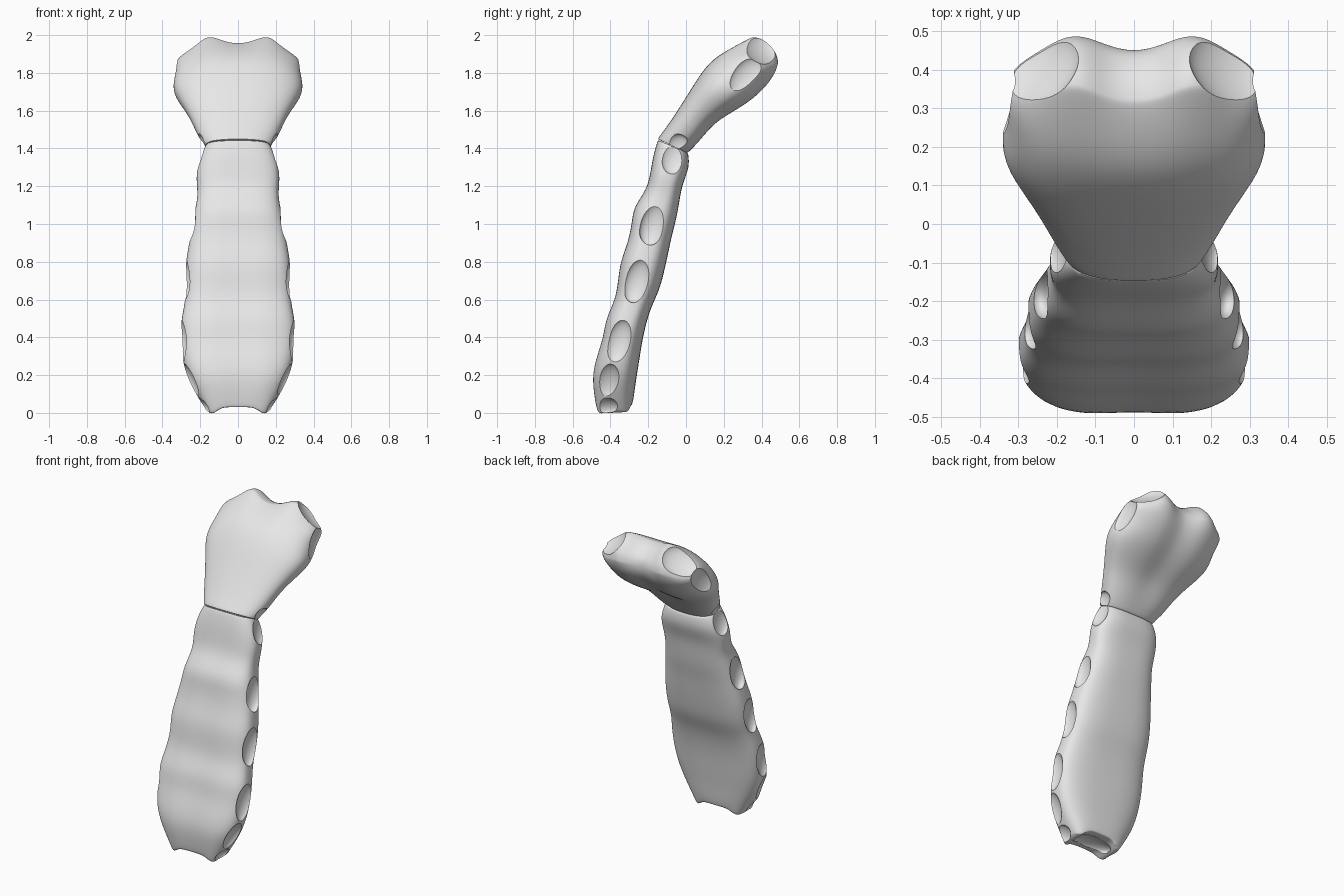
import bpy, bmesh, math
from mathutils import Vector, Matrix

cube = bpy.data.objects.get("Cube")
if cube:
    bpy.data.objects.remove(cube, do_unlink=True)

bone = bpy.data.materials.new("pale_bone")
bone.use_nodes = True
bone.diffuse_color = (0.8, 0.8, 0.8, 1)
bone.node_tree.nodes["Principled BSDF"].inputs["Base Color"].default_value = (0.8, 0.8, 0.8, 1)

SIDES = 40
CAP = ((.98, .93), (.95, .5))  # width and thickness of the closing rings


def superellipse(angle, power):
    c, s = math.cos(angle), math.sin(angle)
    return (math.copysign(abs(c) ** (2 / power), c),
            math.copysign(abs(s) ** (2 / power), s))


def ring(section, power, warp, t, wide=1.0, thick=1.0):
    """Points around one section: front y, z, back y, z and half width."""
    fy, fz, by, bz, half = section
    front, back = Vector((0, fy, fz)), Vector((0, by, bz))
    middle, reach = (front + back) / 2, (back - front) / 2
    points = []
    for i in range(SIDES):
        c, s = superellipse(math.tau * i / SIDES, power)
        p = middle + reach * s * thick
        p.x = half * c * wide
        points.append(p + warp(t, p.x, s * thick))
    return points


def loft(name, sections, power, warp):
    """Closed smooth solid through the sections; t runs past 0 and 1 on the caps."""
    last = len(sections) - 1
    rows = [ring(sections[0], power, warp, k - 1, w, k) for w, k in reversed(CAP)]
    rows += [ring(s, power, warp, i / last) for i, s in enumerate(sections)]
    rows += [ring(sections[-1], power, warp, 2 - k, w, k) for w, k in CAP]
    bm = bmesh.new()
    loops = [[bm.verts.new(p) for p in row] for row in rows]
    for a, b in zip(loops, loops[1:]):
        for i in range(SIDES):
            j = (i + 1) % SIDES
            bm.faces.new((a[i], a[j], b[j], b[i]))
    for end in (loops[0], loops[-1]):
        for i in range(SIDES // 2):
            strip = (end[i], end[i + 1], end[-i - 1], end[-i])
            bm.faces.new(list(dict.fromkeys(strip)))
    bmesh.ops.recalc_face_normals(bm, faces=bm.faces)
    mesh = bpy.data.meshes.new(name)
    bm.to_mesh(mesh)
    bm.free()
    mesh.materials.append(bone)
    obj = bpy.data.objects.new(name, mesh)
    bpy.context.collection.objects.link(obj)
    bpy.context.view_layer.objects.active = obj
    sub = obj.modifiers.new("smooth", 'SUBSURF')
    sub.levels = 2
    bpy.ops.object.modifier_apply(modifier=sub.name)
    return obj


def scoop(parts, centre, normal, along, size):
    """Cut an ellipsoidal hollow; size is depth, length, breadth."""
    n = Vector(normal).normalized()
    a = Vector(along)
    a = (a - n * a.dot(n)).normalized()
    turn = Matrix((n, a, n.cross(a))).transposed().to_4x4()
    place = Matrix.Translation(centre) @ turn @ Matrix.Diagonal((*size, 1))
    bm = bmesh.new()
    bmesh.ops.create_uvsphere(bm, u_segments=32, v_segments=20, radius=1, matrix=place)
    mesh = bpy.data.meshes.new("hollow_cutter")
    bm.to_mesh(mesh)
    bm.free()
    mesh.materials.append(bone)
    cutter = bpy.data.objects.new("hollow_cutter", mesh)
    cutter.hide_render = True
    bpy.context.collection.objects.link(cutter)
    for part in parts:
        bpy.context.view_layer.objects.active = part
        mod = part.modifiers.new("hollow", 'BOOLEAN')
        mod.operation, mod.solver, mod.object = 'DIFFERENCE', 'EXACT', cutter
        bpy.ops.object.modifier_apply(modifier=mod.name)
    bpy.data.objects.remove(cutter, do_unlink=True)


# Long lower blade, wavy in profile; its lower end dips at both corners
def blade_warp(t, x, s):
    t = min(max(t, 0), 1)
    dip = -0.035 * math.exp(-((abs(x) - 0.14) / 0.04) ** 2) * max(0, 1 - t * 15)
    hollow = 0.012 * math.exp(-(x / 0.1) ** 2) * max(0, -s) * (1 - t)
    return Vector((0, hollow, dip))


blade = loft("breastbone_blade", [
    (-.485, .03, -.285, .04, .17), (-.495, .1, -.275, .09, .22),
    (-.503, .2, -.265, .17, .268), (-.478, .3, -.25, .26, .295),
    (-.442, .4, -.235, .36, .304), (-.43, .5, -.215, .46, .304),
    (-.378, .6, -.185, .56, .281), (-.364, .7, -.14, .65, .28),
    (-.352, .8, -.115, .75, .28), (-.312, .9, -.095, .84, .264),
    (-.29, 1, -.075, .94, .247), (-.282, 1.09, -.05, 1.03, .232),
    (-.21, 1.18, -.035, 1.12, .21), (-.19, 1.27, -.02, 1.21, .224),
    (-.175, 1.36, .02, 1.3, .21), (-.15, 1.445, .012, 1.375, .172),
], 2.9, blade_warp)


# Flared upper plate leaning back, with two peaks beside a central notch
def plate_warp(t, x, s):
    dome = 0.06 * max(0, t - 1)
    t, x, back = min(max(t, 0), 1), abs(x), max(s, 0)
    lift = 0.06 * math.exp(-((x - 0.15) / 0.07) ** 2) - 0.35 * max(0, x - 0.2)
    lift *= (1 - 0.4 * back) * t ** 5
    groove = -0.03 * math.exp(-(x / 0.09) ** 2) * t * back
    return Vector((0, .66, .75)) * (lift + dome) + Vector((0, groove, -groove))


plate = loft("upper_plate", [
    (-.152, 1.45, .01, 1.375, .18), (-.105, 1.51, .08, 1.44, .217),
    (-.045, 1.6, .155, 1.53, .255), (.018, 1.7, .25, 1.585, .308),
    (.07, 1.785, .35, 1.645, .352), (.14, 1.875, .43, 1.715, .33),
    (.24, 1.93, .473, 1.78, .337), (.31, 1.955, .475, 1.82, .322),
], 2.4, plate_warp)

# Paired rib and collar sockets
LEAN = (0, .27, 1)
for side in (1, -1):
    scoop([blade], (side * .19, -.42, .035), (side, 0, -.9), (0, 1, 0), (.03, .06, .055))
    scoop([blade], (side * .265, -.42, .165), (side, -.1, -.4), LEAN, (.042, .11, .065))
    for x, y, z in ((.308, -.355, .38), (.286, -.26, .7), (.249, -.175, 1.0)):
        scoop([blade], (side * x, y, z), (side, -.2, 0), LEAN, (.045, .12, .068))
    scoop([blade, plate], (side * .212, -.055, 1.37), (side, 0, .1), LEAN, (.043, .11, .075))
    scoop([plate], (side * .345, .32, 1.78), (side, .1, .1), (0, .7, 1), (.04, .12, .08))
    scoop([plate], (side * .25, .40, 1.925), (side * .55, .5, .75), (side, -.8, -.6), (.045, .125, .105))

# Hollow lower end
scoop([blade], (0, -.38, .015), (0, 0, 1), (1, 0, 0), (.035, .13, .07))

# Smooth surfaces with crisp socket rims
for part in (blade, plate):
    bpy.ops.object.select_all(action='DESELECT')
    part.select_set(True)
    bpy.context.view_layer.objects.active = part
    bpy.ops.object.shade_smooth_by_angle(angle=math.radians(35))
